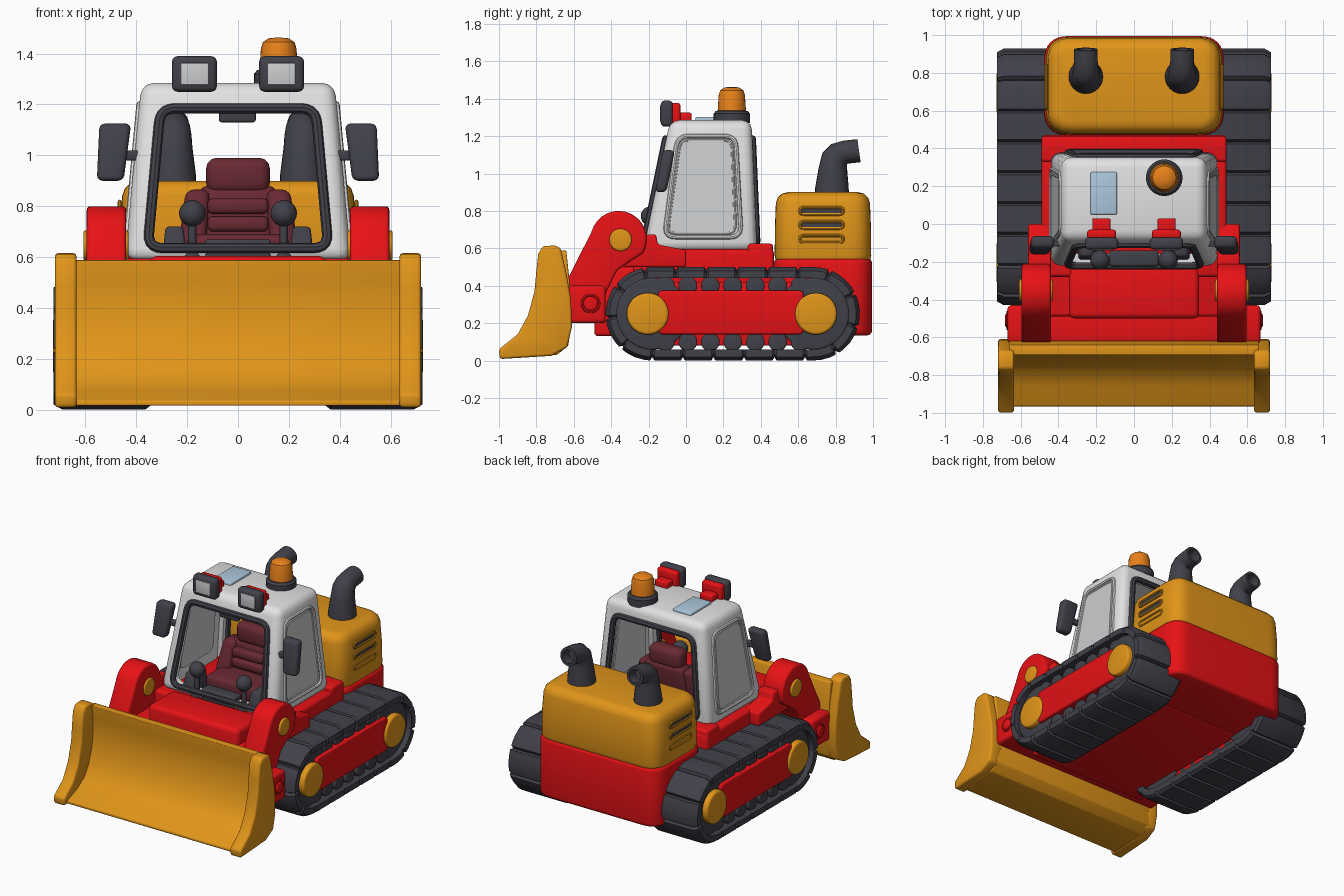
import bpy, bmesh, math
from mathutils import Vector as V

if "Cube" in bpy.data.objects:
    bpy.data.objects.remove(bpy.data.objects["Cube"])


def material(name, r, g, b):
    m = bpy.data.materials.new(name)
    m.diffuse_color = (r, g, b, 1)
    m.use_nodes = True
    m.node_tree.nodes["Principled BSDF"].inputs["Base Color"].default_value = m.diffuse_color
    return m


YELLOW = material("yellow", 0.75, 0.30, 0.010)
RED = material("red", 0.80, 0.006, 0.008)
DARK = material("dark grey", 0.052, 0.052, 0.068)
WHITE = material("white", 0.76, 0.76, 0.76)
GLASS = material("pale grey", 0.60, 0.61, 0.62)
MAROON = material("maroon", 0.14, 0.022, 0.032)
ORANGE = material("orange", 0.80, 0.22, 0.010)
BLUE = material("light blue", 0.42, 0.58, 0.72)


# ---------- helpers ----------
def shell(bm, loops):
    rows = [[bm.verts.new(p) for p in lp] for lp in loops]
    n = len(rows[0])
    for a, b in zip(rows, rows[1:]):
        for i in range(n):
            j = (i + 1) % n
            bm.faces.new((a[i], a[j], b[j], b[i]))
    bm.faces.new(rows[0][::-1])
    bm.faces.new(rows[-1])


def finish(bm, name, mat, bevel=0, mirror=False):
    bmesh.ops.recalc_face_normals(bm, faces=bm.faces[:])
    if bevel:
        sharp = [e for e in bm.edges if e.calc_face_angle(0) > 0.6]
        bmesh.ops.bevel(bm, geom=sharp, offset=bevel, segments=3, profile=0.5,
                        affect='EDGES', clamp_overlap=True)
    if mirror:
        copy = bmesh.ops.duplicate(bm, geom=bm.verts[:] + bm.edges[:] + bm.faces[:])["geom"]
        for v in copy:
            if isinstance(v, bmesh.types.BMVert):
                v.co.x *= -1
        bmesh.ops.reverse_faces(bm, faces=[f for f in copy if isinstance(f, bmesh.types.BMFace)])
    me = bpy.data.meshes.new(name)
    bm.to_mesh(me)
    bm.free()
    me.materials.append(mat)
    ob = bpy.data.objects.new(name, me)
    bpy.context.collection.objects.link(ob)
    return ob


def loft(name, loops, mat, bevel=0, mirror=False):
    bm = bmesh.new()
    shell(bm, loops)
    return finish(bm, name, mat, bevel, mirror)


def rect(x0, x1, y0, y1, z):
    return [V((x0, y0, z)), V((x1, y0, z)), V((x1, y1, z)), V((x0, y1, z))]


def box(name, x0, x1, y0, y1, z0, z1, mat, bevel=0.015, mirror=False):
    return loft(name, [rect(x0, x1, y0, y1, z0), rect(x0, x1, y0, y1, z1)], mat, bevel, mirror)


def rounded(pts, r, n=5):
    """Round the corners of a closed polygon."""
    pts, out = [V(p) for p in pts], []
    for i, p in enumerate(pts):
        d0, d1 = pts[i - 1] - p, pts[(i + 1) % len(pts)] - p
        a = p + d0.normalized() * min(r, d0.length * 0.45)
        b = p + d1.normalized() * min(r, d1.length * 0.45)
        for k in range(n + 1):
            t = k / n
            out.append(a * (1 - t) ** 2 + p * 2 * t * (1 - t) + b * t * t)
    return out


def side(name, yz, x0, x1, mat, bevel=0, mirror=False):
    """Extrude a side profile along x."""
    return loft(name, [[V((x, p[0], p[1])) for p in yz] for x in (x0, x1)], mat, bevel, mirror)


def circle(c, r, u, w, n=28):
    return [V(c) + (V(u) * math.cos(2 * math.pi * i / n) + V(w) * math.sin(2 * math.pi * i / n)) * r
            for i in range(n)]


def axle(name, y, z, r, x0, x1, mat, bevel=0.01):
    return loft(name, [circle((x, y, z), r, (0, 1, 0), (0, 0, 1)) for x in (x0, x1)], mat, bevel, True)


def turned(name, x, y, rings, mat, mirror=False):
    return loft(name, [circle((x, y, z), r, (1, 0, 0), (0, 1, 0)) for z, r in rings], mat, 0, mirror)


def rim(name, pts, r, mat, mirror=False):
    """Tube along a closed outline."""
    bm, n, k = bmesh.new(), len(pts), 8
    c = sum(pts, V((0, 0, 0))) / n
    nor = (pts[0] - c).cross(pts[n // 4] - c).normalized()
    rows = []
    for i, p in enumerate(pts):
        u = (pts[(i + 1) % n] - pts[i - 1]).normalized().cross(nor).normalized()
        rows.append([bm.verts.new(q) for q in circle(p, r, u, nor, k)])
    for i in range(n):
        a, b = rows[i], rows[(i + 1) % n]
        for j in range(k):
            bm.faces.new((a[j], a[(j + 1) % k], b[(j + 1) % k], b[j]))
    return finish(bm, name, mat, 0, mirror)


# ---------- tracks ----------
YA, YB, ZC, L = -0.18, 0.68, 0.25, 0.86
ARC = math.pi * 0.22
TOTAL = 2 * (L + ARC)


def track_point(s, x, h):
    s, r = s % TOTAL, 0.19 + h
    if s < L:
        return V((x, YA + s, ZC - r))
    if s < L + ARC:
        a = (s - L) / 0.22 - math.pi / 2
        return V((x, YB + r * math.cos(a), ZC + r * math.sin(a)))
    if s < 2 * L + ARC:
        return V((x, YB - (s - L - ARC), ZC + r))
    a = (s - 2 * L - ARC) / 0.22 + math.pi / 2
    return V((x, YA + r * math.cos(a), ZC + r * math.sin(a)))


bm, PADS = bmesh.new(), 19
for p in range(PADS):
    loops = []
    for f, drop in ((0, .018), (.07, 0), (.25, 0), (.5, 0), (.75, 0), (.93, 0), (1, .018)):
        t = 0.06 - drop
        sec = [(.345, 0), (.345, t - .015), (.365, t), (.69, t), (.725 - drop / 2, t - .02), (.725 - drop / 2, 0)]
        loops.append([track_point((p + f) * TOTAL / PADS, x, h) for x, h in sec])
    shell(bm, loops)
finish(bm, "track_pads", DARK, 0, True)
for y in (-0.205, 0.695):
    axle("track_wheel", (YA if y < 0 else YB), ZC, 0.192, 0.38, 0.69, DARK)
    axle("wheel_hub", y, ZC, 0.112, 0.6, 0.728, YELLOW, 0.015)
for i in range(7):
    for z in (0.1, 0.4):
        axle("track_roller", -0.11 + i * 0.12, z, 0.05, 0.4, 0.69, DARK)
box("track_core", 0.4, 0.64, YA, YB, 0.08, 0.42, RED, 0.01, True)
side("track_panel", rounded([(-.15, .14), (.63, .14), (.63, .375), (-.15, .375)], .03), 0.5, 0.712, RED, 0.012, True)

# ---------- chassis and engine ----------
box("chassis", -0.47, 0.47, -0.49, 0.6, 0.13, 0.5, RED, 0.02)
outline = rounded([(-.475, .47, 0), (.475, .47, 0), (.475, .995, 0), (-.475, .995, 0)], 0.13, 8)
loft("rear_body", [[p + V((0, 0, z)) for p in outline] for z in (0.135, 0.545)], RED, 0.025)
c = V((0, 0.72, 0))
loft("engine_cover", [[c + (p - c) * k + V((0, 0, z)) for p in outline]
                      for z, k in ((0.5, 0.985), (0.7, 0.98), (0.9, 0.95))], YELLOW, 0.06)
for z in (0.65, 0.725, 0.8):
    slot = rounded([(.465, .61, z - .018), (.465, .84, z - .018), (.465, .84, z + .018), (.465, .61, z + .018)], .018)
    loft("engine_vent", [[p + V((d, 0, 0)) for p in slot] for d in (-0.02, 0.001)], DARK, 0, True)
    rim("vent_rim", slot, 0.008, YELLOW, True)
box("deck", -0.49, 0.49, -0.28, 0.47, 0.4, 0.595, RED, 0.02)
box("deck_step", -0.49, 0.49, 0.33, 0.465, 0.5, 0.625, RED, 0.015)
box("front_hood", -0.345, 0.345, -0.5, -0.22, 0.3, 0.605, RED, 0.03)

# exhausts: upright pipe with an elbow and a hollow mouth
path = [(.78, .86, .092, 0), (.78, .92, .09, 0), (.785, 1.03, .076, 0), (.795, 1.08, .072, 25),
        (.82, 1.105, .068, 50), (.86, 1.115, .063, 75), (.925, 1.122, .062, 82),
        (.925, 1.122, .045, 82), (.86, 1.112, .04, 82)]
loft("exhaust", [circle((.255, y, z), r, (1, 0, 0), (0, math.cos(math.radians(a)), -math.sin(math.radians(a))), 24)
                 for y, z, r, a in path], DARK, 0, True)

# ---------- cab ----------
def cut(ob, loops):
    cutter = loft("cutter", loops, WHITE)
    cutter.hide_render = True
    m = ob.modifiers.new("cut", 'BOOLEAN')
    m.operation, m.object, m.solver = 'DIFFERENCE', cutter, 'EXACT'
    dg = bpy.context.evaluated_depsgraph_get()
    me = bpy.data.meshes.new_from_object(ob.evaluated_get(dg))
    ob.modifiers.clear()
    ob.data = me
    bpy.data.objects.remove(cutter)


cab = loft("cab", [rect(-.445, .445, -.23, .38, .585), rect(-.38, .38, -.085, .35, 1.285)], WHITE, 0.05)
cut(cab, [rect(-.4, .4, -.18, .335, .5), rect(-.335, .335, -.05, .305, 1.22)])
opening = [(-.355, .635), (.355, .635), (.305, 1.185), (-.305, 1.185)]
cut(cab, [[V((p.x, y, p.y)) for p in rounded(opening, .06)] for y in (-0.5, 0.6)])
rim("front_seal", rounded([(x, -.23 + (z - .585) * .207 - .002, z) for x, z in opening], .06), 0.02, DARK)
rim("rear_seal", rounded([(x, .38 - (z - .585) * .043, z) for x, z in opening], .06), 0.02, DARK)


def wall(y, z, d=0):
    return V((.445 - (z - .585) * .093 + d, y, z))


pane = rounded([wall(y, z) for y, z in ((-.1, .68), (.265, .68), (.245, 1.18), (-.03, 1.18))], .05)
loft("side_window", [[p + V((d, 0, 0)) for p in pane] for d in (-0.06, 0.003)], GLASS, 0, True)
frame = rounded([wall(y, z) for y, z in ((-.115, .66), (.295, .66), (.265, 1.2), (-.045, 1.2))], .06)
rim("window_frame", frame, 0.012, WHITE, True)
rim("window_inner_frame", pane, 0.008, WHITE, True)
box("roof_hatch", -0.23, -0.09, 0.05, 0.275, 1.27, 1.302, BLUE, 0.008)
turned("beacon_base", .16, .245, [(1.27, .097), (1.32, .097), (1.335, .085), (1.337, .05)], DARK)
turned("beacon", .16, .245, [(1.33, .076), (1.42, .07), (1.445, .062), (1.46, .04), (1.463, .01)], ORANGE)
box("lamp", 0.083, 0.26, -0.135, -0.07, 1.25, 1.39, DARK, 0.022, True)
box("lamp_back", 0.095, 0.248, -0.08, -0.03, 1.262, 1.378, RED, 0.015, True)
box("lamp_lens", 0.117, 0.226, -0.139, -0.13, 1.277, 1.363, GLASS, 0.003, True)
box("lamp_bracket", 0.125, 0.22, -0.06, 0.03, 1.27, 1.325, RED, 0.01, True)
loft("side_mirror", [rect(.45, .555, -.165, -.105, .9), rect(.42, .545, -.125, -.06, 1.125)], DARK, 0.022, True)
box("mirror_bracket", 0.38, 0.46, -0.12, -0.09, 0.98, 1.02, DARK, 0.008, True)
box("inner_mirror", -0.075, 0.07, -0.1, -0.07, 1.13, 1.185, DARK, 0.01)

# ---------- seat and controls ----------
box("seat_cushion", -0.2, 0.2, -0.08, 0.2, 0.58, 0.69, MAROON, 0.03)
loft("seat_back", [rect(-.17, .17, .1, .22, .62), rect(-.15, .15, .15, .26, .88)], MAROON, 0.03)
loft("seat_bolster", [rect(.13, .24, .05, .2, .6), rect(.11, .205, .12, .24, .865)], MAROON, 0.03, True)
box("headrest", -0.125, 0.125, 0.14, 0.25, 0.85, 0.99, MAROON, 0.04)
for z in (0.73, 0.8):
    box("seat_pad", -0.12, 0.12, 0.09, 0.17, z - .03, z + .03, MAROON, 0.02)
box("dashboard", -0.13, 0.13, -0.225, -0.14, 0.58, 0.67, DARK, 0.015)
loft("side_console", [rect(.2, .3, -.2, -.02, .58), rect(.215, .285, -.17, -.04, .72)], DARK, 0.015, True)
turned("lever", .18, -.19, [(.58, .045), (.62, .035), (.63, .016), (.74, .016)], DARK, True)
turned("lever_knob", .18, -.19, [(.772 - .052 * math.cos(a), .052 * math.sin(a))
                                 for a in [0.08 + i * (math.pi - .16) / 10 for i in range(11)]], DARK, True)

# ---------- lift arms ----------
arc = [(-.36 + .15 * math.cos(math.radians(a)), .65 + .15 * math.sin(math.radians(a))) for a in range(-30, 166, 13)]
side("lift_arm", [(-.61, .2), (-.43, .2), (-.43, .36), (-.37, .48), (-.3, .53)] + arc + [(-.63, .44)],
     0.44, 0.595, RED, 0.015, True)
side("arm_link", [(-.33, .5), (0, .5), (0, .59), (-.15, .62), (-.16, .675), (-.33, .675)], 0.44, 0.56, RED, 0.012, True)
axle("arm_pin", -.35, .645, .06, .43, .608, YELLOW)
box("blade_mount", -0.67, 0.67, -0.63, -0.43, 0.2, 0.4, RED, 0.02)
axle("mount_pin", -.51, .305, .038, .6, .682, RED)
rim("mount_pin_ring", circle((.668, -.51, .305), .045, (0, 1, 0), (0, 0, 1)), .008, RED, True)

# ---------- blade ----------
side("blade_panel", [(-.64, .588), (-.62, .4), (-.61, .2), (-.63, .08), (-.69, .03), (-.965, .015), (-.965, .035),
                     (-.86, .075), (-.78, .125), (-.73, .2), (-.695, .3), (-.68, .4), (-.68, .5), (-.695, .588)],
     -0.66, 0.66, YELLOW, 0.006)
cap = [(-.67, .6), (-.64, .47), (-.615, .33), (-.61, .18), (-.635, .07), (-.72, .025), (-.995, .008),
       (-1.0, .06), (-.9, .14), (-.845, .24), (-.81, .37), (-.8, .48), (-.79, .57), (-.765, .612), (-.7, .615)]
side("blade_end", cap, 0.635, 0.72, YELLOW, 0.014, True)

# smooth shading with sharp edges kept
for ob in bpy.context.collection.objects:
    ob.select_set(True)
    bpy.context.view_layer.objects.active = ob
bpy.ops.object.shade_smooth_by_angle(angle=math.radians(35))
